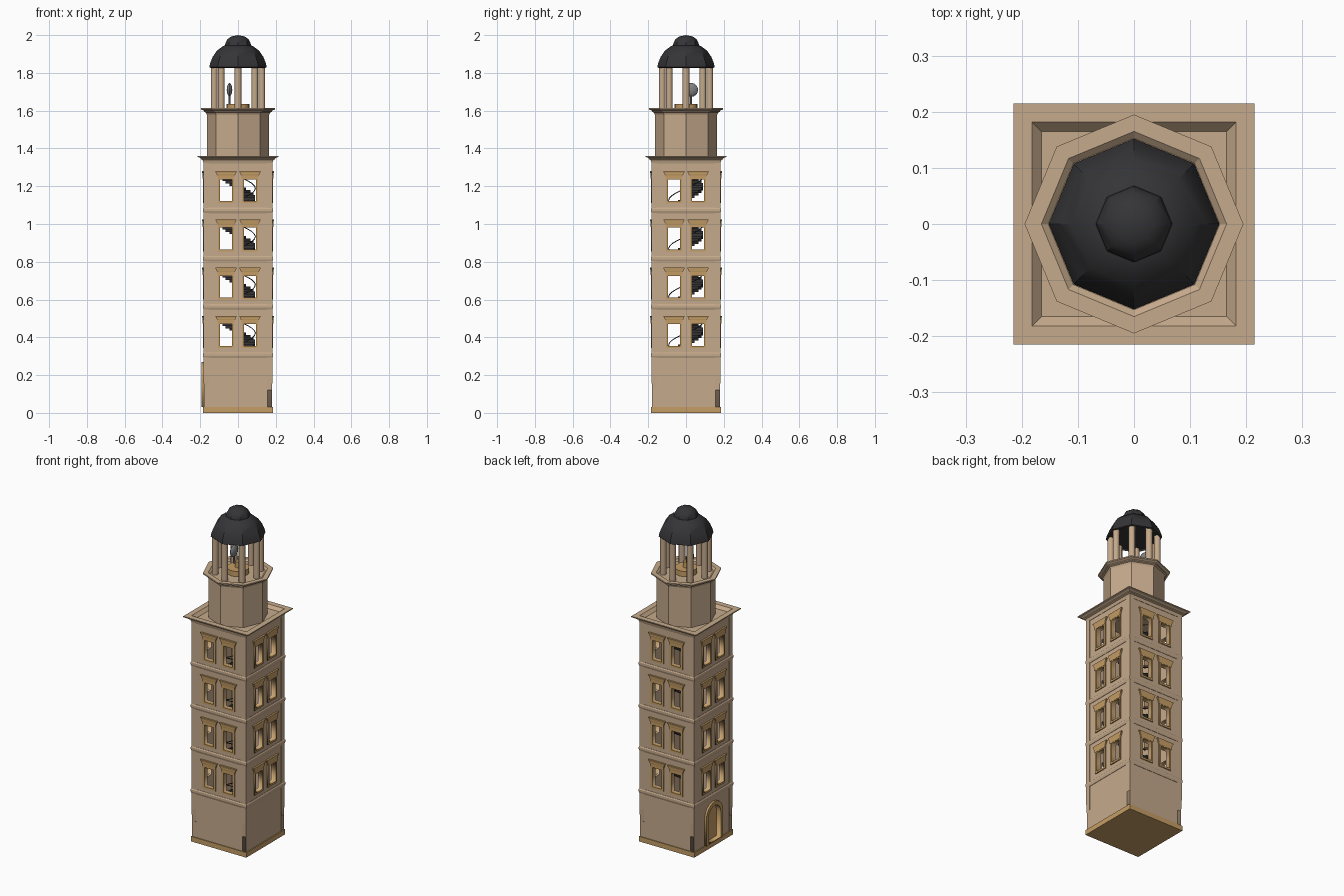
import bpy, bmesh
from math import sin, cos, pi, tau, radians, sqrt
from mathutils import Matrix, Vector

if "Cube" in bpy.data.objects:
    bpy.data.objects.remove(bpy.data.objects["Cube"])


def material(name, rgb):
    m = bpy.data.materials.new(name)
    m.diffuse_color = (*rgb, 1)
    m.use_nodes = True
    m.node_tree.nodes["Principled BSDF"].inputs["Base Color"].default_value = m.diffuse_color
    return m


STONE = material("sandstone", (0.56, 0.40, 0.26))
TRIM = material("ochre_trim", (0.56, 0.34, 0.13))
DARK = material("dark_slate", (0.035, 0.035, 0.038))
GREY = material("lamp_metal", (0.22, 0.22, 0.22))


def add(name, mesh, mat, mtx=Matrix()):
    ob = bpy.data.objects.new(name, mesh)
    bpy.context.collection.objects.link(ob)
    mesh.materials.clear()
    mesh.materials.append(mat)
    ob.matrix_world = mtx
    return ob


def finish(bm, name, mat, mtx=Matrix()):
    bmesh.ops.remove_doubles(bm, verts=bm.verts, dist=1e-5)
    bmesh.ops.recalc_face_normals(bm, faces=bm.faces)
    mesh = bpy.data.meshes.new(name)
    bm.to_mesh(mesh)
    bm.free()
    return add(name, mesh, mat, mtx)


def lathe(name, profile, n, mat, mtx=Matrix(), ring=False, smooth=0):
    """Revolve (radius, z) points in n steps; n=4 reads radius as half-width."""
    bm = bmesh.new()
    k, off = (sqrt(2), pi / 4) if n == 4 else (1, 0)
    rows = [[bm.verts.new((r * k * cos(off + tau * i / n), r * k * sin(off + tau * i / n), z))
             for i in range(n)] for r, z in profile]
    pairs = list(zip(rows, rows[1:])) + ([(rows[-1], rows[0])] if ring else [])
    for a, b in pairs:
        for i in range(n):
            j = (i + 1) % n
            bm.faces.new((a[i], a[j], b[j], b[i]))
    ob = finish(bm, name, mat, mtx)
    if smooth:
        bpy.context.view_layer.objects.active = ob
        bpy.ops.object.select_all(action='DESELECT')
        ob.select_set(True)
        bpy.ops.object.shade_smooth_by_angle(angle=radians(smooth))
    return ob


def rod(name, r, z0, z1, n, mat, x=0, y=0):
    return lathe(name, [(0, z0), (r, z0), (r, z1), (0, z1)], n, mat,
                 Matrix.Translation((x, y, 0)), smooth=40 if n > 8 else 0)


def curve_mesh(name, cu, mat, mtx=Matrix()):
    tmp = bpy.data.objects.new(name + "_curve", cu)
    bpy.context.collection.objects.link(tmp)
    dg = bpy.context.evaluated_depsgraph_get()
    mesh = bpy.data.meshes.new_from_object(tmp.evaluated_get(dg))
    bpy.data.objects.remove(tmp)
    return add(name, mesh, mat, mtx)


def plate(name, outlines, y0, y1, side, mat):
    """Upright slab with holes, between distances y0..y1 from the axis."""
    cu = bpy.data.curves.new(name, 'CURVE')
    cu.dimensions, cu.fill_mode, cu.extrude = '2D', 'BOTH', (y1 - y0) / 2
    for pts in outlines:
        sp = cu.splines.new('POLY')
        sp.points.add(len(pts) - 1)
        for p, (x, z) in zip(sp.points, pts):
            p.co = (x, z, 0, 1)
        sp.use_cyclic_u = True
    mtx = (Matrix.Rotation(side * pi / 2, 4, 'Z') @ Matrix.Translation((0, -(y0 + y1) / 2, 0))
           @ Matrix.Rotation(pi / 2, 4, 'X'))
    return curve_mesh(name, cu, mat, mtx)


def rect(x0, x1, z0, z1):
    return [(x0, z0), (x1, z0), (x1, z1), (x0, z1)]


def arch(r, z0, spring=0.19):
    return [(-r, z0), (r, z0)] + [(r * cos(pi * i / 12), spring + r * sin(pi * i / 12)) for i in range(13)]


# plinth, tower walls, windows on all four sides
lathe("plinth", [(0, 0), (0.185, 0), (0.185, 0.03), (0, 0.03)], 4, TRIM)
STEP = 0.2555
windows = [(s * 0.0635, 0.354 + STEP * i) for i in range(4) for s in (-1, 1)]
for side in range(4):
    holes = [rect(x - 0.032, x + 0.032, z, z + 0.117) for x, z in windows]
    if side == 3:
        holes.append(arch(0.058, 0.034))
    plate("wall", [rect(-0.18, 0.155, 0.03, 1.33)] + holes, 0.155, 0.18, side, STONE)
    for x, z in windows:
        plate("window_frame", [rect(x - 0.042, x + 0.042, z - 0.01, z + 0.127),
                               rect(x - 0.031, x + 0.031, z + 0.001, z + 0.116)],
              0.168, 0.186, side, TRIM)
        lathe("window_lintel", [(0, 0.12), (0.043, 0.12), (0.045, 0.137), (0.050, 0.143),
                                (0.050, 0.149), (0.056, 0.155), (0.056, 0.159), (0, 0.159)], 4, TRIM,
              Matrix.Rotation(side * pi / 2, 4, 'Z') @ Matrix.Translation((x, -0.178, z))
              @ Matrix.Diagonal((1, 0.22, 1, 1)))
    # corner pilaster
    c = Matrix.Rotation(side * pi / 2, 4, 'Z') @ Vector((0.168, 0.168, 0))
    lathe("corner_pilaster", [(0, 0.12), (0.012, 0.12), (0.015, 0.2), (0.015, 1.33), (0, 1.33)],
          4, STONE, Matrix.Translation(c))

# storey bands
for i in range(4):
    z = 0.29 + STEP * i
    lathe("storey_band", [(0.17, z), (0.182, z), (0.186, z + 0.012), (0.186, z + 0.024),
                          (0.182, z + 0.03), (0.17, z + 0.03)], 4, STONE, ring=True)

# arched door on the left side
plate("door_frame", [arch(0.08, 0.03), arch(0.057, 0.035)], 0.16, 0.192, 3, TRIM)
plate("door_leaf", [arch(0.058, 0.034)], 0.156, 0.163, 3, TRIM)

# spiral stair: wedge treads, newel and handrail
bm = bmesh.new()
N, R, Z0 = 20, 0.092, 1.137 - 5 * STEP
first, last = 13, int((1.32 - Z0) / STEP * N)
for i in range(first, last):
    z = Z0 + STEP * i / N
    a, b = tau * (i - 0.5) / N, tau * (i + 0.6) / N
    tri = [(0, 0), (R * cos(a), R * sin(a)), (R * cos(b), R * sin(b))]
    lo = [bm.verts.new((x, y, z - 0.012)) for x, y in tri]
    hi = [bm.verts.new((x, y, z + 0.004)) for x, y in tri]
    bm.faces.new(lo[::-1])
    bm.faces.new(hi)
    for j in range(3):
        k = (j + 1) % 3
        bm.faces.new((lo[j], lo[k], hi[k], hi[j]))
finish(bm, "spiral_stair", DARK)
rod("stair_newel", 0.01, 0.03, 1.33, 12, STONE)
cu = bpy.data.curves.new("handrail", 'CURVE')
cu.dimensions, cu.bevel_depth, cu.bevel_resolution = '3D', 0.0025, 1
sp = cu.splines.new('POLY')
sp.points.add(last - first - 5)
for i, p in enumerate(sp.points, first):
    a = tau * i / N
    p.co = (R * cos(a), R * sin(a), Z0 + STEP * i / N + 0.052, 1)
curve_mesh("handrail", cu, DARK)

# main cornice with sunken roof
lathe("main_cornice", [(0, 1.32), (0.182, 1.32), (0.187, 1.338), (0.196, 1.342), (0.196, 1.347),
                       (0.204, 1.352), (0.215, 1.355), (0.215, 1.361), (0.182, 1.361),
                       (0.165, 1.343), (0, 1.343)], 4, STONE)

# octagonal drum with its cornice
lathe("drum", [(0, 1.335), (0.165, 1.335), (0.165, 1.58), (0.17, 1.59), (0.179, 1.594),
               (0.179, 1.599), (0.195, 1.606), (0.195, 1.613), (0.165, 1.613),
               (0.153, 1.603), (0, 1.603)], 8, STONE)

# lantern columns
for i in range(8):
    rod("lantern_column", 0.018, 1.6, 1.84, 12, STONE, 0.126 * cos(tau * i / 8), 0.126 * sin(tau * i / 8))

# lamp stand and round lamp
rod("lamp_platform", 0.062, 1.6, 1.635, 16, TRIM)
rod("lamp_pedestal", 0.016, 1.63, 1.67, 12, TRIM)
rod("lamp_stem", 0.005, 1.63, 1.69, 8, GREY, -0.045, 0.027)
lathe("lamp_lens", [(0, -0.015), (0.02, -0.012), (0.033, -0.005), (0.037, 0), (0.033, 0.005),
                    (0.02, 0.012), (0, 0.015)], 16, GREY,
      Matrix.Translation((-0.045, 0.027, 1.71)) @ Matrix.Rotation(pi / 2, 4, 'Y'), smooth=40)

# octagonal dome and cap
lathe("dome", [(0, 1.835), (0.14, 1.835), (0.144, 1.826), (0.152, 1.83), (0.148, 1.85),
               (0.134, 1.885), (0.112, 1.917), (0.085, 1.938), (0.06, 1.95), (0, 1.95)], 8, DARK, smooth=30)
lathe("dome_cap", [(0, 1.94), (0.069, 1.94), (0.067, 1.957), (0.055, 1.979), (0.035, 1.993),
                   (0, 2.0)], 8, DARK, smooth=30)
